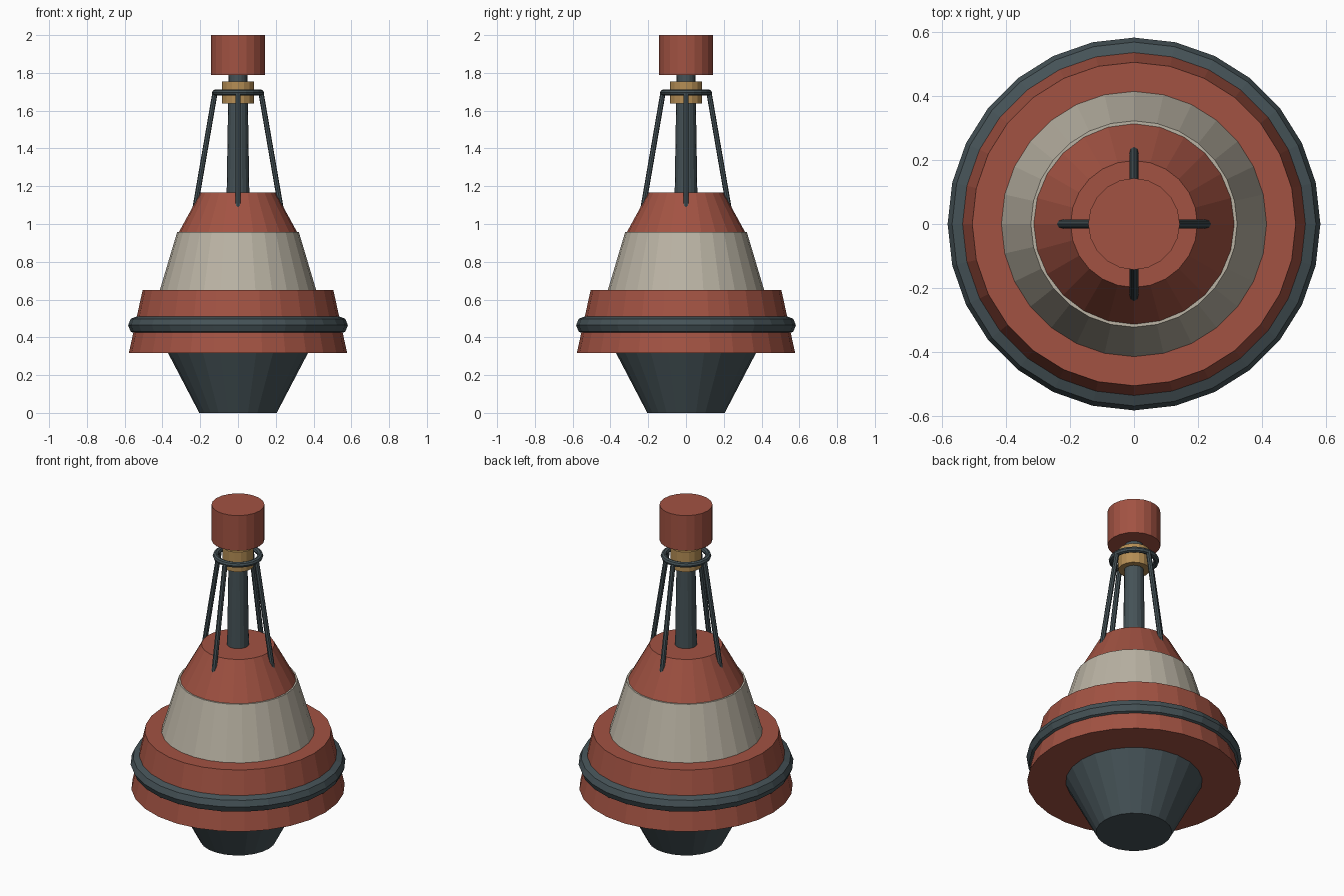
import bpy
import bmesh
from math import cos, sin, pi, radians
from mathutils import Vector

cube = bpy.data.objects.get("Cube")
if cube:
    bpy.data.objects.remove(cube, do_unlink=True)


def material(name, rgb):
    m = bpy.data.materials.new(name)
    m.use_nodes = True
    m.diffuse_color = (*rgb, 1)
    m.node_tree.nodes["Principled BSDF"].inputs["Base Color"].default_value = (*rgb, 1)
    return m


RED = material("faded red", (0.36, 0.085, 0.055))
CREAM = material("weathered cream", (0.49, 0.45, 0.37))
STEEL = material("dark steel", (0.06, 0.085, 0.095))
BRASS = material("brass", (0.46, 0.27, 0.09))


def finish(name, bm, mat):
    bmesh.ops.recalc_face_normals(bm, faces=bm.faces)
    mesh = bpy.data.meshes.new(name)
    bm.to_mesh(mesh)
    bm.free()
    mesh.materials.append(mat)
    obj = bpy.data.objects.new(name, mesh)
    bpy.context.collection.objects.link(obj)
    return obj


def lathe(name, profile, mat, sides, closed=False):
    """Turn an (r, z) profile about z; open profiles get end caps."""
    bm = bmesh.new()
    rings = [[bm.verts.new((r * cos(2 * pi * i / sides), r * sin(2 * pi * i / sides), z))
              for i in range(sides)] for r, z in profile]
    pairs = list(zip(rings, rings[1:]))
    if closed:
        pairs.append((rings[-1], rings[0]))
    else:
        bm.faces.new(rings[0])
        bm.faces.new(rings[-1])
    for a, b in pairs:
        for i in range(sides):
            j = (i + 1) % sides
            bm.faces.new((a[i], a[j], b[j], b[i]))
    return finish(name, bm, mat)


def hoop(name, major, minor, z, mat, sides):
    section = [(major + minor * cos(k * pi / 4), z + minor * sin(k * pi / 4)) for k in range(8)]
    return lathe(name, section, mat, sides, closed=True)


def rod(name, start, end, radius, mat):
    start, end = Vector(start), Vector(end)
    axis = end - start
    bm = bmesh.new()
    bmesh.ops.create_cone(bm, cap_ends=True, segments=8, radius1=radius,
                          radius2=radius, depth=axis.length)
    bmesh.ops.rotate(bm, verts=bm.verts, matrix=axis.to_track_quat("Z", "Y").to_matrix())
    bmesh.ops.translate(bm, verts=bm.verts, vec=(start + end) / 2)
    return finish(name, bm, mat)


# Floating hull and its rubbing ring
lathe("keel_weight", [(0.205, 0), (0.37, 0.316)], STEEL, 24)
lathe("float_collar", [(0.578, 0.316), (0.505, 0.65)], RED, 28)
hoop("fender_ring", 0.534, 0.048, 0.464, STEEL, 28)

# Tapered tower
lathe("tower_lower", [(0.414, 0.65), (0.322, 0.957)], CREAM, 28)
lathe("tower_upper", [(0.313, 0.957), (0.198, 1.167)], RED, 24)

# Mast, brass lamp collar and top mark
lathe("mast", [(0.06, 1.167), (0.05, 1.79)], STEEL, 16)
lathe("lamp_collar", [(0.086, 1.637), (0.086, 1.755)], BRASS, 16)
lathe("top_mark", [(0.143, 1.79), (0.143, 2.0)], RED, 20)

# Guard cage
hoop("cage_ring", 0.121, 0.016, 1.696, STEEL, 20)
for side, angle in (("left", 0), ("back", 90), ("right", 180), ("front", 270)):
    c, s = cos(radians(angle)), sin(radians(angle))
    rod("cage_leg_" + side, (0.228 * c, 0.228 * s, 1.08),
        (0.121 * c, 0.121 * s, 1.7), 0.014, STEEL)
